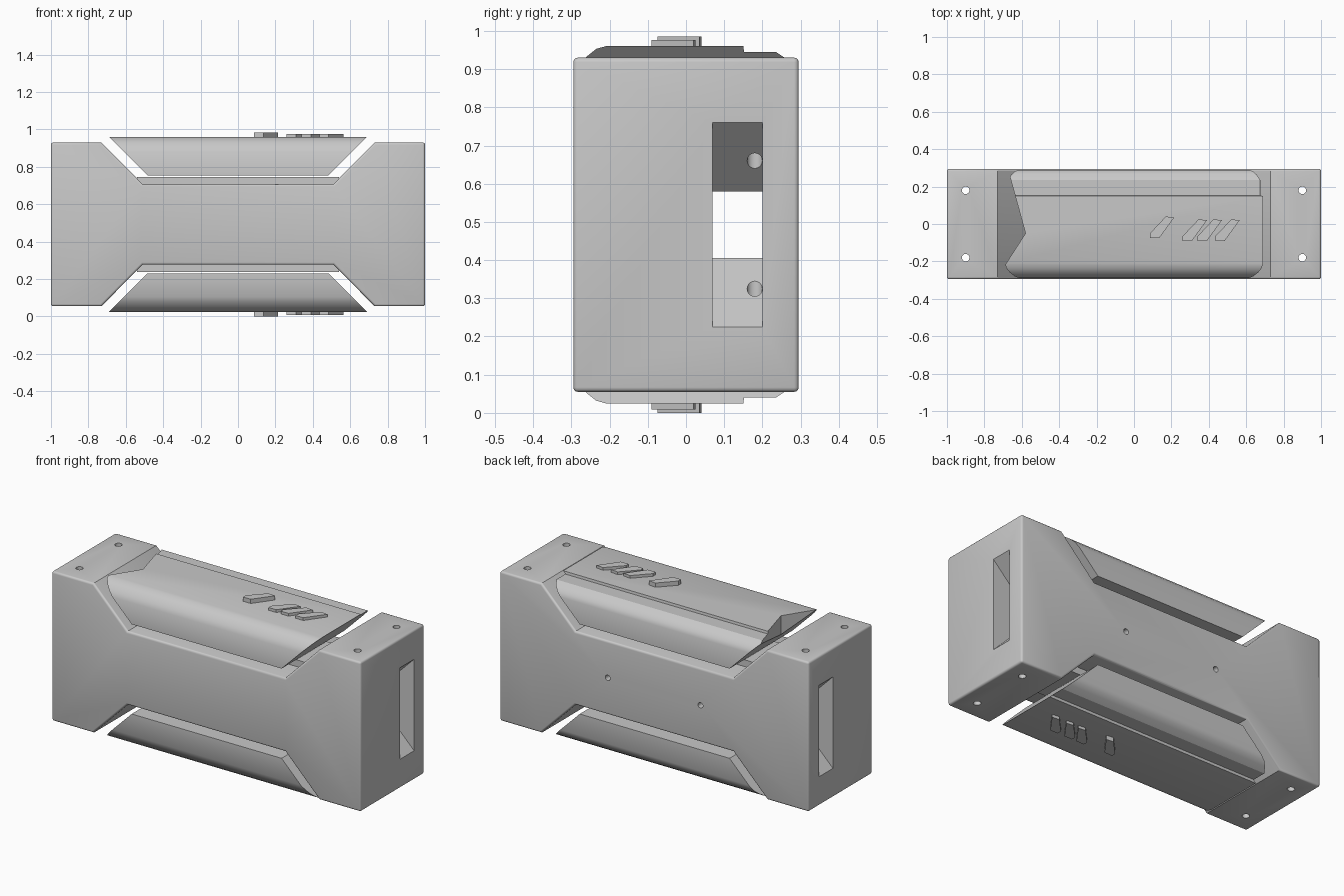
import bpy, bmesh, math
from mathutils import Vector, Matrix

MID = 0.4925   # height of the horizontal symmetry plane
DEPTH = 0.295  # half depth of the body

if "Cube" in bpy.data.objects:
    bpy.data.objects.remove(bpy.data.objects["Cube"])

grey = bpy.data.materials.new("matte_grey")
grey.use_nodes = True
grey.diffuse_color = (0.58, 0.58, 0.58, 1)
grey.node_tree.nodes["Principled BSDF"].inputs["Base Color"].default_value = (0.58, 0.58, 0.58, 1)


def finish(name, bm, flip=False):
    """Turn a bmesh into an object, optionally mirrored to the underside."""
    if flip:
        for v in bm.verts:
            v.co.z = 2 * MID - v.co.z
    bmesh.ops.recalc_face_normals(bm, faces=bm.faces)
    mesh = bpy.data.meshes.new(name)
    bm.to_mesh(mesh)
    bm.free()
    mesh.materials.append(grey)
    obj = bpy.data.objects.new(name, mesh)
    bpy.context.collection.objects.link(obj)
    return obj


def loft(name, start, end, flip=False):
    """Solid between two matching outlines."""
    bm = bmesh.new()
    a = [bm.verts.new(p) for p in start]
    b = [bm.verts.new(p) for p in end]
    bm.faces.new(a)
    bm.faces.new(b[::-1])
    for i in range(len(a)):
        j = (i + 1) % len(a)
        bm.faces.new((a[i], b[i], b[j], a[j]))
    return finish(name, bm, flip)


def hourglass(quarter):
    """Mirror a quarter outline (x, height above middle) into a full one."""
    right = quarter + [(x, -h) for x, h in reversed(quarter)]
    return right + [(-x, -h) for x, h in right]


def extrude_y(name, outline, y0, y1):
    return loft(name, [(x, y0, MID + h) for x, h in outline],
                [(x, y1, MID + h) for x, h in outline])


def extrude_z(name, outline, z0, z1, flip=False):
    return loft(name, [(x, y, z0) for x, y in outline],
                [(x, y, z1) for x, y in outline], flip)


def cylinder(name, centre, radius, length, axis):
    bm = bmesh.new()
    turn = Matrix.Rotation(math.pi / 2, 4, 'X') if axis == 'Y' else Matrix()
    bmesh.ops.create_cone(bm, cap_ends=True, segments=20, radius1=radius, radius2=radius,
                          depth=length, matrix=Matrix.Translation(Vector(centre)) @ turn)
    return finish(name, bm)


def select(obj):
    bpy.ops.object.select_all(action='DESELECT')
    obj.select_set(True)
    bpy.context.view_layer.objects.active = obj


def cut(obj, cutter):
    select(obj)
    mod = obj.modifiers.new("cut", 'BOOLEAN')
    mod.operation, mod.solver, mod.object = 'DIFFERENCE', 'EXACT', cutter
    bpy.ops.object.modifier_apply(modifier=mod.name)
    bpy.data.objects.remove(cutter)


def smooth(obj, degrees):
    select(obj)
    bpy.ops.object.shade_smooth_by_angle(angle=math.radians(degrees))


# Body: hourglass block with softened edges
body = extrude_y("body", hourglass([(0.51, 0.215), (0.73, 0.4375), (1.0, 0.4375)]), -DEPTH, DEPTH)
select(body)
bevel = body.modifiers.new("soft_edges", 'BEVEL')
bevel.width, bevel.segments, bevel.limit_method = 0.012, 3, 'ANGLE'
bevel.angle_limit = math.radians(60)
bpy.ops.object.modifier_apply(modifier=bevel.name)

# Slot running through the body, flared at both ends
cut(body, extrude_y("slot_cutter", hourglass([(0.82, 0.0875), (1.02, 0.2875)]), 0.07, 0.2))

# Screw holes through the ends and into the back
for x in (-0.9, 0.9):
    for y in (-0.18, 0.18):
        cut(body, cylinder("hole_cutter", (x, y, MID), 0.02, 1.4, 'Z'))
for x in (-0.3, 0.3):
    cut(body, cylinder("hole_cutter", (x, 0.28, MID), 0.016, 0.24, 'Y'))
smooth(body, 35)

# Cover cross-section (y, z): rounded front, stepped rear
section = [(-0.29, 0.755), (-0.29, 0.88), (-0.28, 0.907), (-0.26, 0.933), (-0.235, 0.953),
           (-0.21, 0.96), (0.15, 0.96), (0.152, 0.945), (0.235, 0.945), (0.265, 0.925),
           (0.283, 0.905), (0.29, 0.88), (0.29, 0.755)]

# Slanted mark outlines: lower left corner and top height
marks = [(0.085, -0.075, 0.985), (0.26, -0.09, 0.976), (0.34, -0.09, 0.976), (0.435, -0.09, 0.976)]

for side, flip in (("top", False), ("bottom", True)):
    # Cover with ends sloping at 45 degrees
    cover = loft(side + "_cover", [(0.27 - z, y, z) for y, z in section],
                 [(z - 0.27, y, z) for y, z in section], flip)
    if not flip:
        notch = [(-0.58, -0.05), (-0.8, 0.75), (-0.8, -0.39)]
        cut(cover, extrude_z("notch_cutter", notch, 0.7, 1.1))
    smooth(cover, 32)

    # Recessed rib carrying the cover
    rib = [(-0.54, -0.14), (0.54, -0.14), (0.54, 0.14), (-0.54, 0.14)]
    extrude_z(side + "_rib", rib, 0.69, 0.747, flip)

    # Raised slanted marks
    for i, (x, y, top) in enumerate(marks):
        outline = [(x, y), (x + 0.05, y), (x + 0.13, y + 0.11), (x + 0.085, y + 0.115), (x, y + 0.025)]
        extrude_z(f"{side}_mark_{i + 1}", outline, top - 0.017 if i else 0.958, top, flip)
